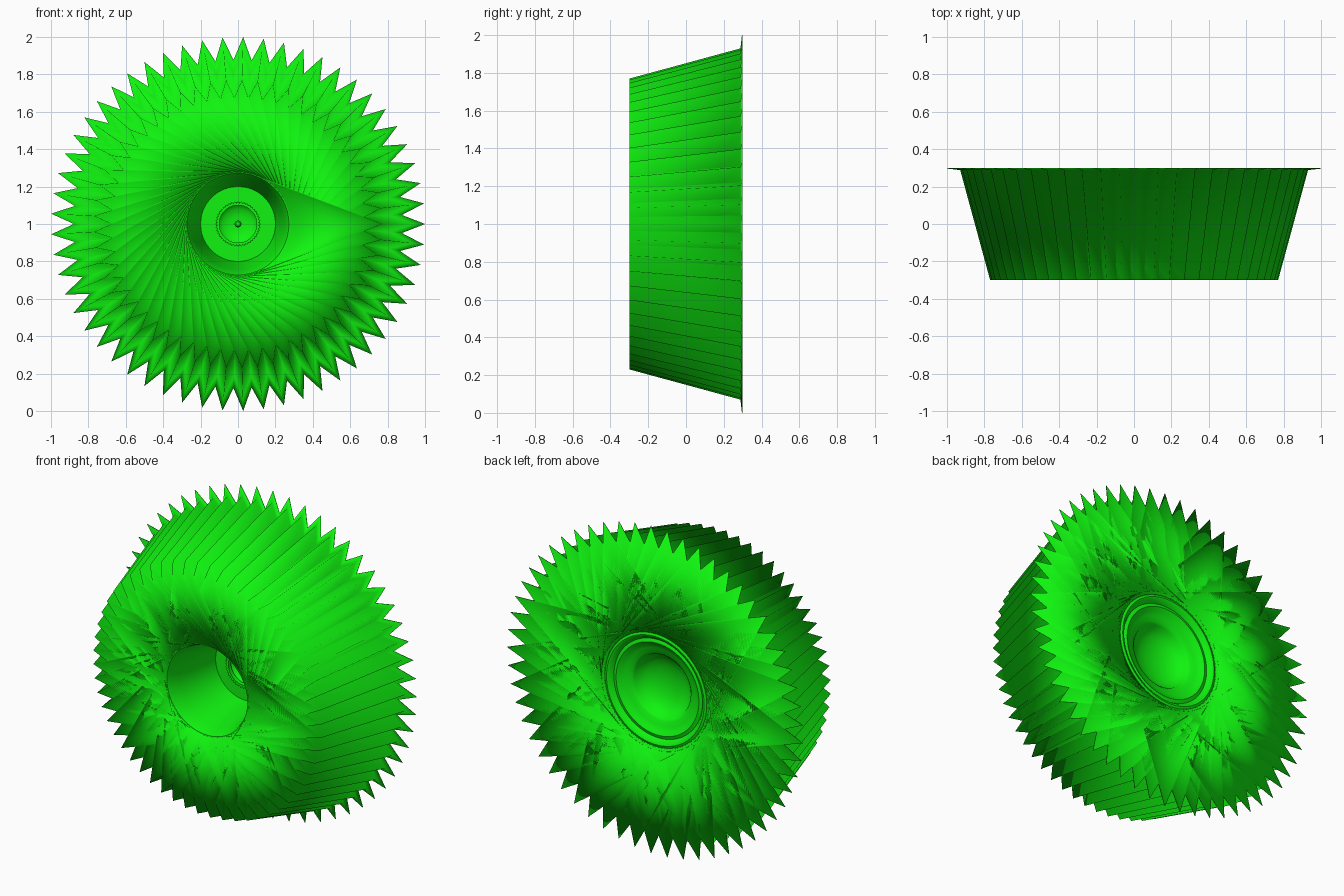
import bpy, bmesh, math
from mathutils import Matrix

if "Cube" in bpy.data.objects:
    bpy.data.objects.remove(bpy.data.objects["Cube"])

N = 57            # number of pointed blades
HUB = 0.363       # tangent radius of a blade whose tip is at 1.0

green = bpy.data.materials.new("green")
green.diffuse_color = (0.005, 0.9, 0.005, 1)
green.use_nodes = True
green.node_tree.nodes["Principled BSDF"].inputs["Base Color"].default_value = green.diffuse_color


def finish(bm, name, smooth=None):
    bmesh.ops.recalc_face_normals(bm, faces=bm.faces)
    mesh = bpy.data.meshes.new(name)
    bm.to_mesh(mesh)
    bm.free()
    mesh.materials.append(green)
    obj = bpy.data.objects.new(name, mesh)
    bpy.context.collection.objects.link(obj)
    obj.location.z = 1
    if smooth:
        bpy.ops.object.select_all(action='DESELECT')
        obj.select_set(True)
        bpy.context.view_layer.objects.active = obj
        bpy.ops.object.shade_smooth_by_angle(angle=math.radians(smooth))
    return obj


def blade_outline():
    # tip, then the arc around the hub between the two tangent points
    a = math.acos(HUB)
    steps = 10
    pts = [(1.0, 0.0)]
    for i in range(steps + 1):
        t = a - 2 * a * i / steps
        pts.append((HUB * math.cos(t), HUB * math.sin(t)))
    return pts


def add_blade(bm, angle):
    outline = blade_outline()
    rot = Matrix.Rotation(angle, 3, 'Y')
    levels = [(-0.3, 0.77), (0.288, 0.93), (0.296, 1.0), (0.3, 1.0)]
    rings = []
    for y, s in levels:
        ring = [bm.verts.new((x * s, y, z * s)) for x, z in outline]
        for v in ring:
            v.co = rot @ v.co
        rings.append(ring)
    n = len(outline)
    for a, b in zip(rings, rings[1:]):
        for i in range(n):
            j = (i + 1) % n
            bm.faces.new((a[i], a[j], b[j], b[i]))
    for ring in (rings[0], rings[-1]):
        for i in range(1, n - 1):
            bm.faces.new((ring[0], ring[i], ring[i + 1]))


def lathe(name, profile, steps=96, smooth=40):
    bm = bmesh.new()
    verts = [bm.verts.new((r, y, 0)) for r, y in profile]
    edges = [bm.edges.new(p) for p in zip(verts, verts[1:])]
    bmesh.ops.spin(bm, geom=verts + edges, cent=(0, 0, 0), axis=(0, 1, 0),
                   angle=2 * math.pi, steps=steps, use_duplicate=False)
    bmesh.ops.remove_doubles(bm, verts=bm.verts, dist=1e-5)
    return finish(bm, name, smooth)


# Overlapping tapered blades with a thin, wider star edge at the back;
# fully smooth normals give the soft, criss-crossed faces
bm = bmesh.new()
for k in range(N):
    add_blade(bm, 2 * math.pi * k / N)
wheel = finish(bm, "blade_wheel")
wheel.data.shade_smooth()

# Hub: deep bowl at the front, ringed dish with a recess at the back
lathe("hub", [
    (0, 0.12), (0.04, 0.118), (0.08, 0.11), (0.105, 0.09), (0.115, 0.07),
    (0.20, 0.07), (0.214, -0.02), (0.23, -0.12), (0.247, -0.21),
    (0.262, -0.275), (0.272, -0.298), (0.28, -0.3), (0.29, -0.28),
    (0.37, 0.28), (0.372, 0.297), (0.36, 0.3), (0.345, 0.29), (0.33, 0.296),
    (0.315, 0.29), (0.30, 0.268), (0.28, 0.275), (0.26, 0.262),
    (0.235, 0.245), (0.205, 0.24), (0.19, 0.225), (0.18, 0.20),
    (0.14, 0.17), (0.09, 0.15), (0.04, 0.143), (0, 0.14)])

# Fine toothed ring on the floor of the front bowl
bm = bmesh.new()
T = 44
loops = []
for y, tip, root in ((0.05, 0.122, 0.112), (0.075, 0.122, 0.112),
                     (0.075, 0.10, 0.10), (0.05, 0.10, 0.10)):
    loop = []
    for i in range(2 * T):
        r = tip if i % 2 == 0 else root
        a = math.pi * i / T
        loop.append(bm.verts.new((r * math.cos(a), y, r * math.sin(a))))
    loops.append(loop)
for a, b in zip(loops, loops[1:] + loops[:1]):
    for i in range(2 * T):
        j = (i + 1) % (2 * T)
        bm.faces.new((a[i], a[j], b[j], b[i]))
finish(bm, "toothed_ring")

# Small pin in the middle of the bowl
lathe("centre_pin", [(0, 0.06), (0.012, 0.065), (0.018, 0.08), (0.018, 0.13)], 24)
